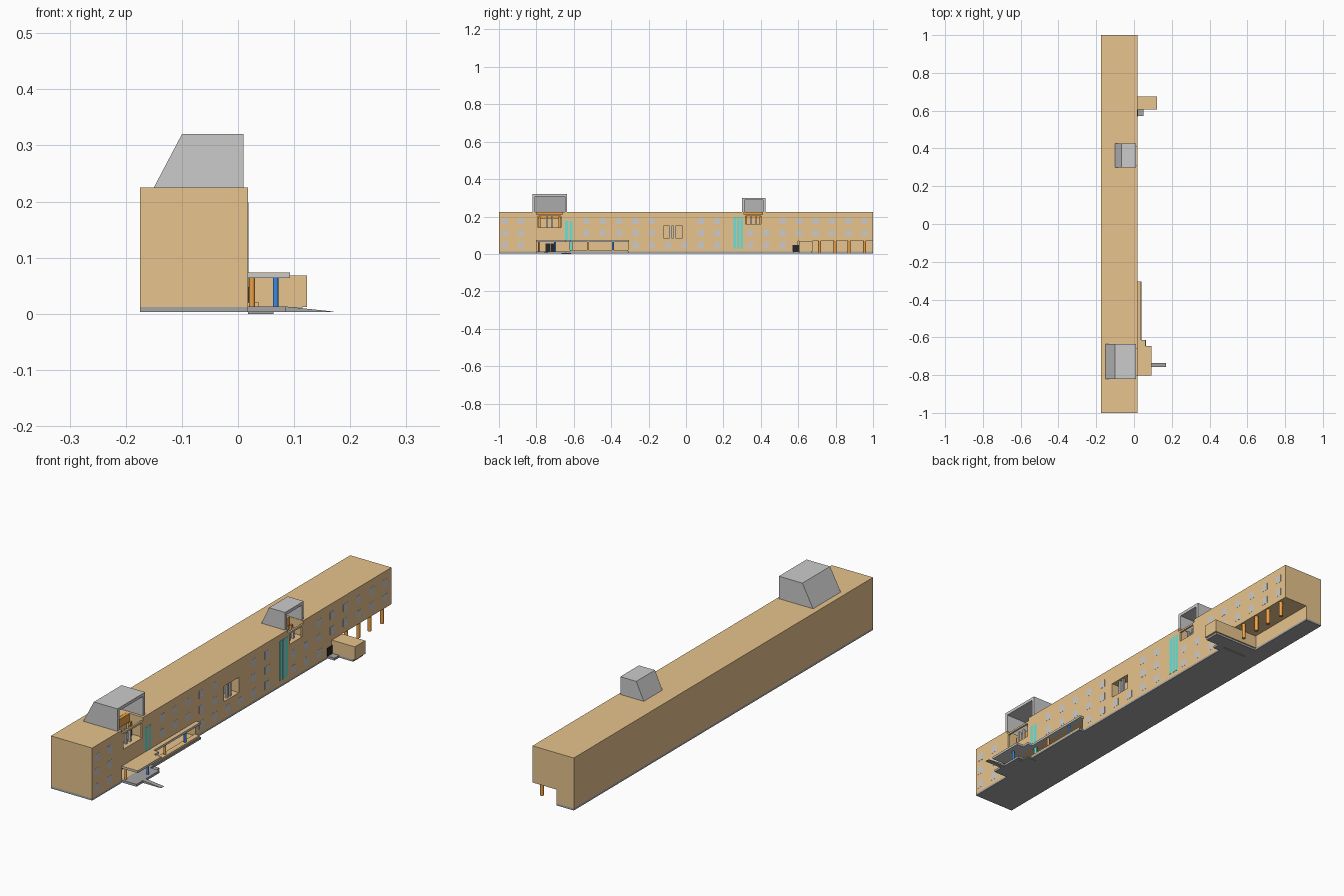
import bpy, bmesh, math

if "Cube" in bpy.data.objects:
    bpy.data.objects.remove(bpy.data.objects["Cube"])

def material(name, rgb):
    m = bpy.data.materials.new(name)
    m.diffuse_color = (*rgb, 1)
    m.use_nodes = True
    m.node_tree.nodes["Principled BSDF"].inputs["Base Color"].default_value = m.diffuse_color
    return m

TAN = material("tan_wall", (0.80, 0.55, 0.27))
ORANGE = material("orange_paint", (0.85, 0.36, 0.06))
BLUE = material("blue_paint", (0.05, 0.25, 0.75))
TEAL = material("teal_glass", (0.15, 0.75, 0.68))
BLACK = material("black_door", (0.02, 0.02, 0.02))
GREY = material("grey", (0.55, 0.55, 0.55))
DARK = material("dark_grey", (0.38, 0.38, 0.38))

def finish(name, bm, mat):
    bmesh.ops.recalc_face_normals(bm, faces=bm.faces)
    me = bpy.data.meshes.new(name)
    bm.to_mesh(me)
    bm.free()
    ob = bpy.data.objects.new(name, me)
    bpy.context.collection.objects.link(ob)
    if mat:
        me.materials.append(mat)
    return ob

def add_box(bm, x0, x1, y0, y1, z0, z1):
    vs = bmesh.ops.create_cube(bm, size=1)["verts"]
    for v in vs:
        v.co.x = x1 if v.co.x > 0 else x0
        v.co.y = y1 if v.co.y > 0 else y0
        v.co.z = z1 if v.co.z > 0 else z0

def boxes(name, items, mat):
    bm = bmesh.new()
    for it in items:
        add_box(bm, *it)
    return finish(name, bm, mat)

def box(name, x0, x1, y0, y1, z0, z1, mat):
    return boxes(name, [(x0, x1, y0, y1, z0, z1)], mat)

def extrude(name, profile, y0, y1, mat):
    """Extrude an x-z profile along y."""
    bm = bmesh.new()
    f = bm.faces.new([bm.verts.new((x, y0, z)) for x, z in profile])
    r = bmesh.ops.extrude_face_region(bm, geom=[f])
    for e in r["geom"]:
        if isinstance(e, bmesh.types.BMVert):
            e.co.y = y1
    return finish(name, bm, mat)

def column(name, x, y, z0, z1, r, mat):
    bm = bmesh.new()
    bmesh.ops.create_cone(bm, cap_ends=True, segments=12, radius1=r, radius2=r, depth=z1 - z0)
    bmesh.ops.translate(bm, verts=bm.verts, vec=(x, y, (z0 + z1) / 2))
    return finish(name, bm, mat)

def cut(ob, cutter):
    md = ob.modifiers.new("cut", "BOOLEAN")
    md.operation = "DIFFERENCE"
    md.solver = "EXACT"
    md.object = cutter
    cutter.hide_render = True
    bpy.context.view_layer.objects.active = ob
    bpy.ops.object.modifier_apply(modifier=md.name)
    bpy.data.objects.remove(cutter)

BACK, FACE = -0.175, 0.018

# Main block and plinth, with recesses cut out
body = box("main_block", BACK, FACE, -1, 1, 0.012, 0.225, TAN)
plinth = box("plinth", BACK, FACE, -1, 1, 0.003, 0.012, DARK)
for part in (body, plinth):
    cut(part, box("undercut", -0.095, 0.1, 0.60, 1.1, -0.1, 0.07, None))
for y0, y1, z0, z1, x in [(-0.80, -0.31, 0.013, 0.064, -0.04),    # entrance
                          (-0.80, -0.66, 0.14, 0.3, -0.06),       # big roof balcony
                          (0.31, 0.41, 0.16, 0.3, -0.05),         # small roof balcony
                          (-0.12, -0.02, 0.085, 0.15, -0.02)]:    # middle balcony
    cut(body, box("recess", x, 0.1, y0, y1, z0, z1, None))

# Roof dormers: hollow shells open to the front
def dormer(name, y0, y1, x0, x1, top):
    ob = extrude(name, [(x0, 0.225), (x1, top), (0.01, top), (0.01, 0.225)], y0, y1, GREY)
    t = 0.013
    cut(ob, extrude("hollow", [(x0 + t * 1.6, 0.2), (x1 + t * 0.5, top - t), (0.05, top - t), (0.05, 0.2)],
                    y0 + t, y1 - t, None))

dormer("large_dormer", -0.82, -0.635, -0.15, -0.10, 0.32)
dormer("small_dormer", 0.30, 0.425, -0.10, -0.065, 0.30)

# Roof balcony rails, posts and rear panels
for tag, y0, y1, z in (("large", -0.80, -0.66, 0.14), ("small", 0.31, 0.41, 0.16)):
    mid = (y0 + y1) / 2
    box(tag + "_balcony_panel", -0.059, -0.045, y0, y1, 0.19, 0.225, ORANGE)
    boxes(tag + "_balcony_rail", [(0.01, FACE, y0, y1, 0.203, 0.211)] +
          [(0.01, FACE, y, y + 0.008, z, 0.203) for y in (y0, y1 - 0.008)], TAN)
    for s in (-1, 1):
        box(tag + "_balcony_post", -0.01, 0, mid + s * 0.014 - 0.004, mid + s * 0.014 + 0.004, z, 0.203, GREY)
        box(tag + "_side_post", -0.035, -0.025, mid + s * (y1 - y0) * 0.38 - 0.005,
            mid + s * (y1 - y0) * 0.38 + 0.005, z, 0.2, ORANGE)

# Middle balcony posts
for y in (-0.083, -0.062):
    box("middle_balcony_post", 0, 0.01, y - 0.005, y + 0.005, 0.085, 0.15, GREY)

# Window grid, skipping recesses and glazing
blocked = [(-0.81, -0.59, 0.125, 0.23), (-0.82, -0.30, 0, 0.08), (-0.66, -0.59, 0, 0.2),
           (-0.13, -0.01, 0.08, 0.16), (0.24, 0.315, 0, 0.23), (0.30, 0.42, 0.155, 0.23),
           (0.56, 1.0, 0, 0.075)]
panes = []
for i in range(23):
    y = -0.97 + i * 0.0875
    for z in (0.047, 0.112, 0.175):
        if not any(a < y + 0.015 and y - 0.015 < b and c < z + 0.016 and z - 0.016 < d for a, b, c, d in blocked):
            panes.append((FACE - 0.003, FACE + 0.0006, y - 0.015, y + 0.015, z - 0.016, z + 0.016))
boxes("windows", panes, GREY)

# Tall teal stair glazing
boxes("stair_glazing", [(FACE - 0.003, FACE + 0.001, y, y + w, z0, z1) for y, w, z0, z1 in
      ((-0.647, 0.017, 0.075, 0.175), (-0.622, 0.015, 0.02, 0.175),
       (0.253, 0.015, 0.03, 0.198), (0.272, 0.015, 0.03, 0.198), (0.291, 0.015, 0.03, 0.198))], TEAL)

# Entrance canopy: grey edge slab with tan top
plan = [(-0.803, -0.645, 0.093), (-0.645, -0.615, 0.06), (-0.615, -0.305, 0.037)]
boxes("canopy_slab", [(0.01, x, a, b, 0.064, 0.072) for a, b, x in plan], GREY)
boxes("canopy_top", [(FACE, x, a, b, 0.072, 0.0735) for a, b, x in plan], TAN)

# Entrance columns, low wall and doors
for x, y, m in ((0.025, -0.785, ORANGE), (0.067, -0.70, BLUE), (0.025, -0.525, ORANGE), (0.025, -0.39, BLUE)):
    column("entrance_column", x, y, 0.012, 0.064, 0.005, m)
box("low_wall", FACE - 0.004, 0.037, -0.62, -0.31, 0.012, 0.02, TAN)
boxes("entrance_doors", [(-0.04, -0.037, y, y + 0.022, 0.013, 0.055) for y in (-0.75, -0.724)], BLACK)

# Terrace, step and ramp
box("terrace", FACE, 0.085, -0.80, -0.645, 0.003, 0.013, DARK)
box("terrace_extension", FACE, 0.04, -0.645, -0.305, 0.003, 0.012, DARK)
box("lower_step", FACE, 0.063, -0.665, -0.615, 0, 0.006, DARK)
extrude("ramp", [(0.085, 0.003), (0.17, 0.003), (0.17, 0.004), (0.085, 0.013)], -0.757, -0.737, DARK)

# Side annex with black door and step
box("annex", -0.095, 0.123, 0.605, 0.675, 0.012, 0.068, TAN)
box("annex_base", -0.095, 0.115, 0.605, 0.67, 0.003, 0.012, DARK)
box("annex_door", FACE - 0.002, FACE + 0.002, 0.57, 0.603, 0.013, 0.048, BLACK)
box("annex_step", FACE, 0.05, 0.573, 0.605, 0.003, 0.013, DARK)

# Undercut columns
for y in (0.715, 0.797, 0.872, 0.955):
    column("undercut_column", 0.005, y, 0.003, 0.07, 0.008, ORANGE)
